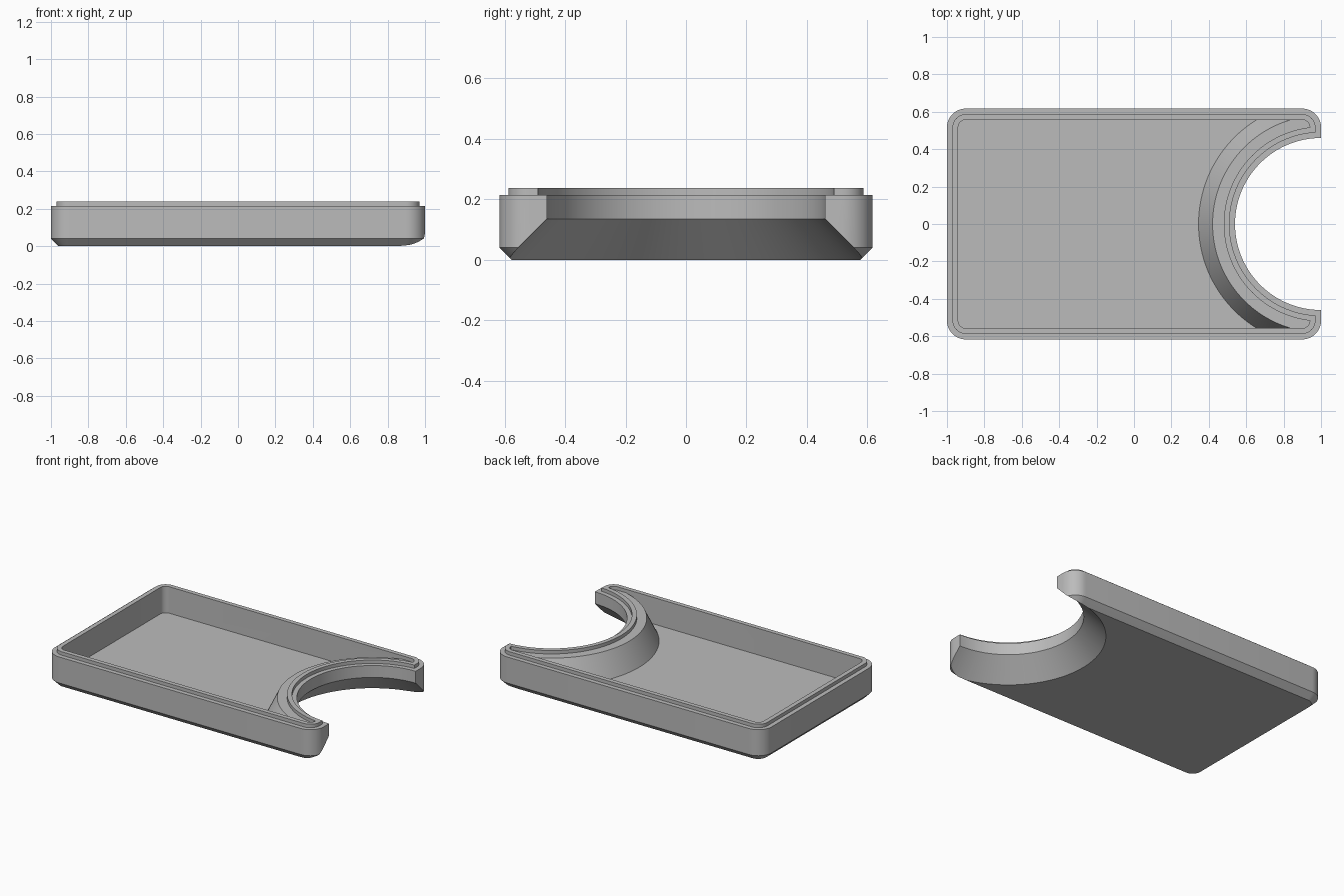
import bpy, bmesh
from math import sin, cos, pi, radians

if "Cube" in bpy.data.objects:
    bpy.data.objects.remove(bpy.data.objects["Cube"], do_unlink=True)

HALF_X, HALF_Y, CORNER = 1.0, 0.617, 0.10
WALL, FLOOR, RIM, TOP = 0.06, 0.06, 0.215, 0.238


def rounded_ring(inset, steps=10):
    """Rounded rectangle outline, moved inward by inset."""
    r = CORNER - inset
    cx, cy = HALF_X - CORNER, HALF_Y - CORNER
    ring = []
    for quarter, (sx, sy) in enumerate([(1, 1), (-1, 1), (-1, -1), (1, -1)]):
        for i in range(steps + 1):
            a = (quarter + i / steps) * pi / 2
            ring.append((sx * cx + r * cos(a), sy * cy + r * sin(a)))
    return ring


def circle_ring(radius, steps=128):
    """Circle centred on the right-hand edge."""
    return [(HALF_X + radius * cos(2 * pi * i / steps),
             radius * sin(2 * pi * i / steps)) for i in range(steps)]


def loft(name, outline, sections):
    """Closed solid through (height, size) sections of an outline."""
    bm = bmesh.new()
    rings = [[bm.verts.new((x, y, z)) for x, y in outline(size)]
             for z, size in sections]
    for low, high in zip(rings, rings[1:]):
        for i in range(len(low)):
            j = (i + 1) % len(low)
            bm.faces.new((low[i], low[j], high[j], high[i]))
    bm.faces.new(rings[0][::-1])
    bm.faces.new(rings[-1])
    bmesh.ops.recalc_face_normals(bm, faces=bm.faces)
    mesh = bpy.data.meshes.new(name)
    bm.to_mesh(mesh)
    bm.free()
    obj = bpy.data.objects.new(name, mesh)
    bpy.context.collection.objects.link(obj)
    return obj


def subtract(target, cutter):
    mod = target.modifiers.new("cut", 'BOOLEAN')
    mod.operation = 'DIFFERENCE'
    mod.solver = 'EXACT'
    mod.object = cutter
    bpy.context.view_layer.objects.active = target
    bpy.ops.object.modifier_apply(modifier=mod.name)
    bpy.data.objects.remove(cutter, do_unlink=True)


# Tray block with chamfered base and raised lip
tray = loft("tray", rounded_ring,
            [(0, 0.04), (0.04, 0), (RIM, 0), (RIM, 0.03), (TOP, 0.03)])

# Hollow interior, kept clear of the sloping wall around the notch
cavity = loft("cavity_cutter", rounded_ring, [(FLOOR, WALL), (0.3, WALL)])
notch_wall = loft("notch_wall", circle_ring,
                  [(0, 0.684), (RIM, 0.58), (RIM, 0.52), (0.4, 0.52)])
subtract(cavity, notch_wall)
subtract(tray, cavity)

# Round notch, flared underneath and stepped at the lip
notch = loft("notch_cutter", circle_ring,
             [(-0.1, 0.695), (0.135, 0.46), (RIM, 0.46), (RIM, 0.49), (0.3, 0.49)])
subtract(tray, notch)

# Plain grey finish
grey = bpy.data.materials.new("grey")
grey.use_nodes = True
colour = (0.5, 0.5, 0.5, 1)
grey.diffuse_color = colour
grey.node_tree.nodes["Principled BSDF"].inputs["Base Color"].default_value = colour
tray.data.materials.clear()
tray.data.materials.append(grey)
for face in tray.data.polygons:
    face.material_index = 0

bpy.ops.object.select_all(action='DESELECT')
tray.select_set(True)
bpy.context.view_layer.objects.active = tray
bpy.ops.object.shade_smooth_by_angle(angle=radians(25))
